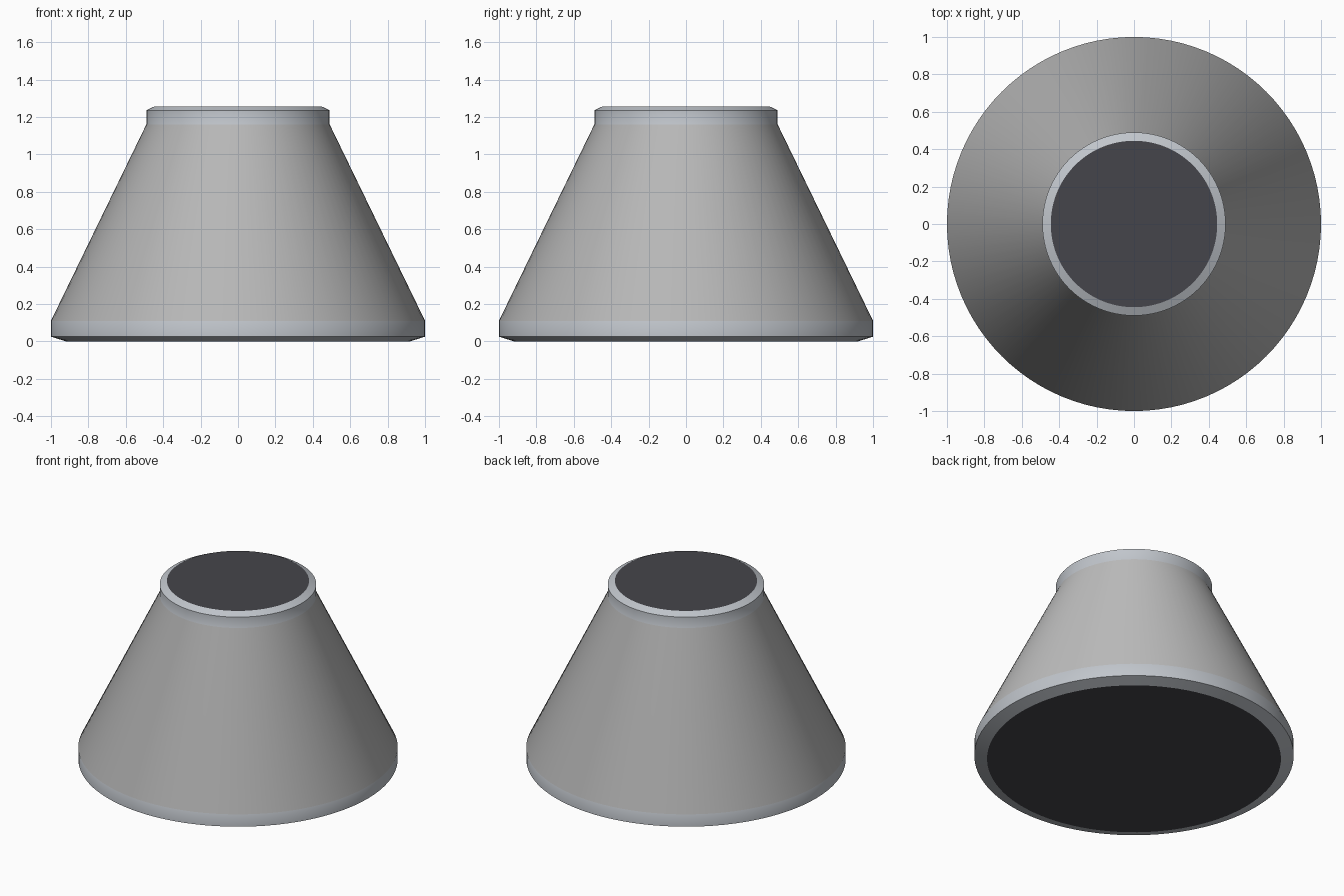
import bpy, bmesh, math

if "Cube" in bpy.data.objects:
    bpy.data.objects.remove(bpy.data.objects["Cube"])

SEG = 96


def material(name, rgb):
    m = bpy.data.materials.new(name)
    m.diffuse_color = (*rgb, 1)
    m.use_nodes = True
    m.node_tree.nodes["Principled BSDF"].inputs["Base Color"].default_value = m.diffuse_color
    return m


shell_grey = material("shell_grey", (0.50, 0.50, 0.50))
rim_grey = material("rim_grey", (0.53, 0.56, 0.60))
dark = material("dark_grey", (0.06, 0.06, 0.07))


def finish(bm, name, mats):
    mesh = bpy.data.meshes.new(name)
    bmesh.ops.recalc_face_normals(bm, faces=bm.faces)
    bm.to_mesh(mesh)
    bm.free()
    for m in mats:
        mesh.materials.append(m)
    ob = bpy.data.objects.new(name, mesh)
    bpy.context.collection.objects.link(ob)
    return ob


def ring(bm, r, z):
    return [bm.verts.new((r * math.cos(2 * math.pi * i / SEG),
                          r * math.sin(2 * math.pi * i / SEG), z)) for i in range(SEG)]


# Tapered body: chamfer, lower band, cone, upper band, chamfer
profile = [(0.92, 0), (1.0, 0.025), (1.0, 0.11),
           (0.49, 1.16), (0.49, 1.235), (0.445, 1.257)]
bm = bmesh.new()
rings = [ring(bm, r, z) for r, z in profile]
for k, (a, b) in enumerate(zip(rings, rings[1:])):
    for i in range(SEG):
        j = (i + 1) % SEG
        f = bm.faces.new((a[i], a[j], b[j], b[i]))
        f.material_index = 0 if k == 2 else 1
body = finish(bm, "tapered_body", [shell_grey, rim_grey])
bpy.context.view_layer.objects.active = body
body.select_set(True)
bpy.ops.object.shade_smooth_by_angle(angle=math.radians(35))


# Dark end caps closing the body
def cap(name, r, z, up):
    bm = bmesh.new()
    verts = ring(bm, r, z)
    bm.faces.new(verts if up else verts[::-1])
    mesh = bpy.data.meshes.new(name)
    bm.to_mesh(mesh)
    bm.free()
    mesh.materials.append(dark)
    bpy.context.collection.objects.link(bpy.data.objects.new(name, mesh))


cap("top_cap", *profile[-1], True)
cap("bottom_cap", *profile[0], False)
